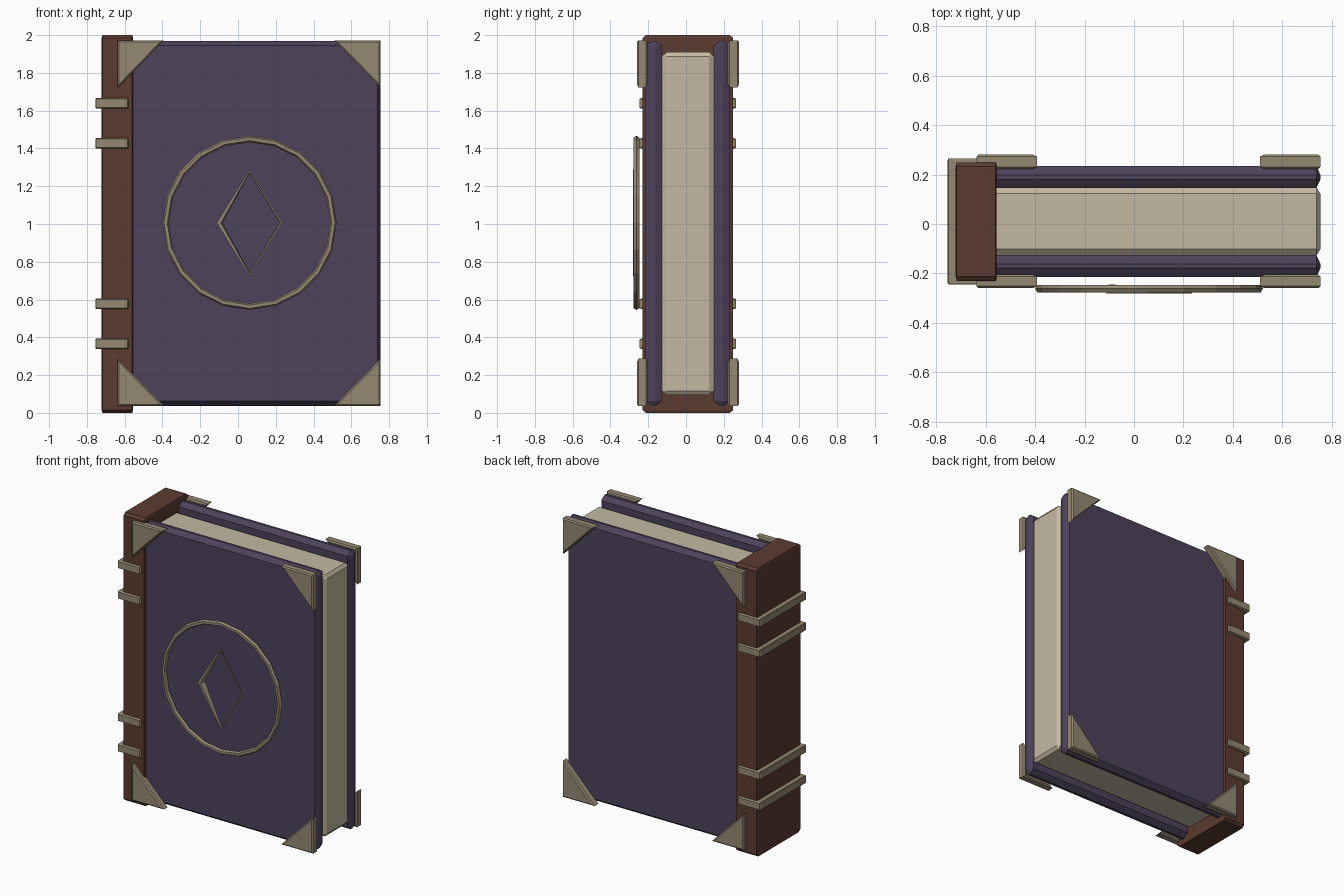
import bpy, bmesh, math
from mathutils import Matrix, Vector

if "Cube" in bpy.data.objects:
    bpy.data.objects.remove(bpy.data.objects["Cube"])


def material(name, rgb):
    m = bpy.data.materials.new(name)
    m.diffuse_color = (*rgb, 1)
    m.use_nodes = True
    m.node_tree.nodes["Principled BSDF"].inputs["Base Color"].default_value = m.diffuse_color
    return m


PURPLE = material("purple_cloth", (0.075, 0.055, 0.105))
LEATHER = material("brown_leather", (0.105, 0.043, 0.03))
PAPER = material("paper", (0.55, 0.49, 0.36))
METAL = material("aged_metal", (0.30, 0.25, 0.17))


def finish(name, bm, mat):
    bmesh.ops.recalc_face_normals(bm, faces=bm.faces)
    me = bpy.data.meshes.new(name)
    bm.to_mesh(me)
    bm.free()
    me.materials.append(mat)
    ob = bpy.data.objects.new(name, me)
    bpy.context.collection.objects.link(ob)
    return ob


def box(name, lo, hi, chamfer, mat):
    """Box between two corners with a different chamfer along each axis."""
    lo, hi, c = Vector(lo), Vector(hi), Vector(chamfer)
    size = hi - lo
    bm = bmesh.new()
    bmesh.ops.create_cube(bm, size=1)
    bmesh.ops.scale(bm, vec=[s / k for s, k in zip(size, c)], verts=bm.verts)
    bmesh.ops.bevel(bm, geom=bm.edges[:], offset=1, segments=1,
                    profile=0.5, affect='EDGES')
    bmesh.ops.scale(bm, vec=c, verts=bm.verts)
    bmesh.ops.translate(bm, vec=(lo + hi) / 2, verts=bm.verts)
    return finish(name, bm, mat)


def corner_plate(name, x, z, dx, dz, y0, y1):
    """Triangular metal plate with its right angle at (x, z)."""
    bm = bmesh.new()
    pts = [(x, z), (x + dx, z), (x, z + dz)]
    face = bm.faces.new([bm.verts.new((px, y0, pz)) for px, pz in pts])
    ext = bmesh.ops.extrude_face_region(bm, geom=[face])
    verts = [g for g in ext["geom"] if isinstance(g, bmesh.types.BMVert)]
    bmesh.ops.translate(bm, vec=(0, y1 - y0, 0), verts=verts)
    bmesh.ops.recalc_face_normals(bm, faces=bm.faces)
    rims = [e for e in bm.edges if abs(e.verts[0].co.y - e.verts[1].co.y) < 1e-5]
    bmesh.ops.bevel(bm, geom=rims, offset=0.008, segments=1,
                    profile=0.5, affect='EDGES')
    return finish(name, bm, METAL)


def ring(name, sections, mat):
    """Closed loop skinned through a list of cross-sections."""
    bm = bmesh.new()
    loops = [[bm.verts.new(p) for p in s] for s in sections]
    n, m = len(loops), len(loops[0])
    for i in range(n):
        a, b = loops[i], loops[(i + 1) % n]
        for j in range(m):
            k = (j + 1) % m
            bm.faces.new((a[j], a[k], b[k], b[j]))
    return finish(name, bm, mat)


# Page block, covers and spine
box("page_block", (-0.60, -0.127, 0.095), (0.755, 0.148, 1.91),
    (0.016, 0.025, 0.022), PAPER)
for side, y in (("front", -0.170), ("back", 0.190)):
    box(side + "_cover", (-0.64, y - 0.044, 0.037), (0.755, y + 0.044, 1.97),
        (0.016, 0.035, 0.026), PURPLE)
box("spine", (-0.722, -0.23, 0), (-0.556, 0.25, 2), (0.004, 0.018, 0.015), LEATHER)

# Raised bands around the spine
for i, z in enumerate((0.366, 0.578, 1.427, 1.639)):
    box(f"spine_band_{i + 1}", (-0.755, -0.246, z - 0.027), (-0.58, 0.266, z + 0.027),
        (0.004, 0.008, 0.004), METAL)

# Corner plates on both covers
for side, y0, y1 in (("front", -0.26, -0.205), ("back", 0.223, 0.281)):
    for hname, x, dx in (("left", -0.637, 0.245), ("right", 0.755, -0.245)):
        for vname, z, dz in (("bottom", 0.037, 0.25), ("top", 1.972, -0.25)):
            corner_plate(f"{side}_{vname}_{hname}_corner", x, z, dx, dz, y0, y1)

# Round emblem ring standing just off the front cover
CX, CZ = 0.061, 1.006
SEG, SIDES, R, r = 20, 6, 0.444, 0.017
sections = []
for i in range(SEG):
    a = math.tau * i / SEG
    sections.append([(CX + (R + r * math.cos(t)) * math.cos(a),
                      -0.262 + r * math.sin(t),
                      CZ + (R + r * math.cos(t)) * math.sin(a))
                     for t in (math.tau * j / SIDES for j in range(SIDES))])
ring("emblem_ring", sections, METAL)

# Diamond inside the ring, thickest at its left point
sections = []
for ux, uz, width, depth in ((1, 0, 0.014, 0.012), (0, 1, 0.018, 0.012),
                             (-1, 0, 0.032, 0.036), (0, -1, 0.018, 0.012)):
    def point(inset, y):
        return (CX + ux * (0.174 - inset), y, CZ + uz * (0.282 - inset))
    sections.append([point(0, -0.281), point(width * 0.7, -0.281),
                     point(width, -0.281 + depth), point(width * 0.3, -0.281 + depth)])
ring("emblem_diamond", sections, METAL)
